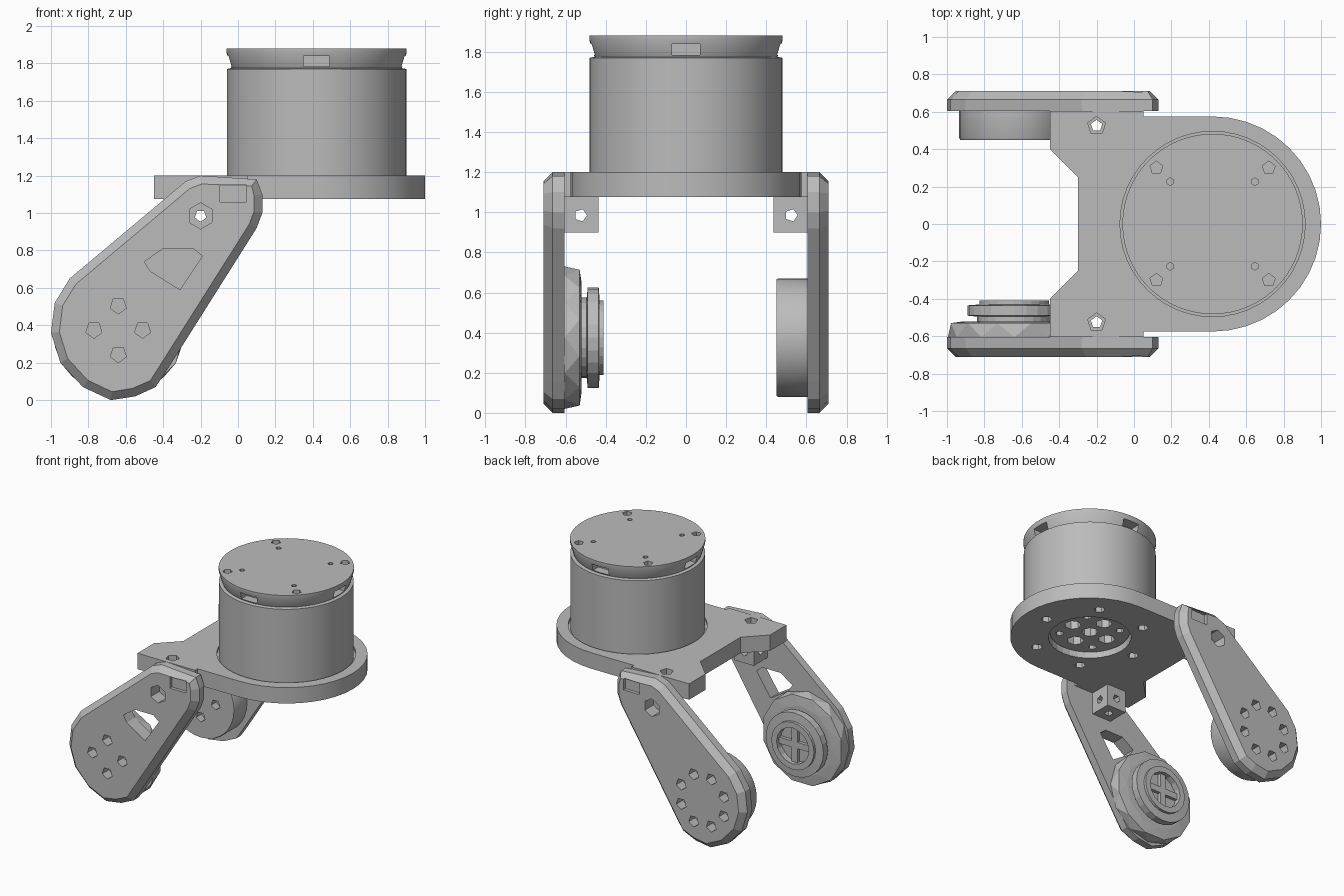
import bpy, bmesh
from math import sin, cos, pi, radians
from mathutils import Matrix, Vector

if "Cube" in bpy.data.objects:
    bpy.data.objects.remove(bpy.data.objects["Cube"])

grey = bpy.data.materials.new("plain grey")
grey.use_nodes = True
COLOUR = (0.5, 0.5, 0.5, 1)
grey.diffuse_color = COLOUR
grey.node_tree.nodes["Principled BSDF"].inputs["Base Color"].default_value = COLOUR

MOTOR_X, HUB_X, HUB_Z, BOLT_X = 0.42, -0.64, 0.375, -0.2
AIM = {"x": Matrix.Rotation(pi / 2, 4, "Y"), "y": Matrix.Rotation(-pi / 2, 4, "X"), "z": Matrix.Identity(4)}


def finish(bm, name, smooth=False):
    bmesh.ops.recalc_face_normals(bm, faces=bm.faces)
    mesh = bpy.data.meshes.new(name)
    bm.to_mesh(mesh)
    bm.free()
    mesh.materials.append(grey)
    obj = bpy.data.objects.new(name, mesh)
    bpy.context.collection.objects.link(obj)
    if smooth:
        activate(obj)
        bpy.ops.object.shade_smooth_by_angle(angle=radians(30))
    return obj


def activate(obj):
    bpy.ops.object.select_all(action="DESELECT")
    obj.select_set(True)
    bpy.context.view_layer.objects.active = obj


def add_prism(bm, centre, axis, radius, length, sides=6, turn=0.0):
    m = Matrix.Translation(centre) @ AIM[axis] @ Matrix.Rotation(turn, 4, "Z")
    bmesh.ops.create_cone(bm, cap_ends=True, segments=sides, radius1=radius,
                          radius2=radius, depth=length, matrix=m)


def add_box(bm, centre, size, turn=0.0):
    m = Matrix.Translation(centre) @ Matrix.Rotation(turn, 4, "Z") @ Matrix.Diagonal((*size, 1))
    bmesh.ops.create_cube(bm, size=1, matrix=m)


def add_slab(bm, points, offset):
    face = bm.faces.new([bm.verts.new(p) for p in points])
    out = bmesh.ops.extrude_face_region(bm, geom=[face])["geom"]
    bmesh.ops.translate(bm, vec=offset, verts=[v for v in out if isinstance(v, bmesh.types.BMVert)])
    return next(f for f in out if isinstance(f, bmesh.types.BMFace))


def lathe(name, profile, centre, axis, sides, zigzag=False, smooth=False):
    """Revolve (radius, height) points; zigzag turns alternate rings half a step."""
    bm = bmesh.new()
    m = Matrix.Translation(centre) @ AIM[axis]
    rings = []
    for k, (r, h) in enumerate(profile):
        shift = 0.5 * (k % 2) if zigzag else 0
        rings.append([bm.verts.new(m @ Vector((r * cos(2 * pi * (i + shift) / sides),
                                               r * sin(2 * pi * (i + shift) / sides), h)))
                      for i in range(sides)])
    for k, (a, b) in enumerate(zip(rings, rings[1:])):
        for i in range(sides):
            j = (i + 1) % sides
            if not zigzag:
                bm.faces.new((a[i], a[j], b[j], b[i]))
            elif k % 2 == 0:
                bm.faces.new((a[i], a[j], b[i]))
                bm.faces.new((a[j], b[j], b[i]))
            else:
                bm.faces.new((a[i], b[j], b[i]))
                bm.faces.new((a[i], a[j], b[j]))
    bm.faces.new(rings[0])
    bm.faces.new(rings[-1])
    return finish(bm, name, smooth)


def cut(obj, bm):
    tool = finish(bm, "cutter")
    tool.hide_render = True
    mod = obj.modifiers.new("holes", "BOOLEAN")
    mod.operation, mod.solver, mod.object = "DIFFERENCE", "EXACT", tool
    activate(obj)
    bpy.ops.object.modifier_apply(modifier=mod.name)
    bpy.data.objects.remove(tool)


def around(count, radius, start=0.0):
    return [(radius * cos(start + 2 * pi * i / count), radius * sin(start + 2 * pi * i / count))
            for i in range(count)]


# Base plate: rounded end under the motor, forked end over the arms
half = [(-0.3, 0.25), (-0.45, 0.4), (-0.45, 0.605), (0.05, 0.605), (0.05, 0.575)]
arc = [(MOTOR_X + 0.58 * sin(a), 0.575 * cos(a)) for a in (pi * i / 20 for i in range(21))]
outline = half + arc + [(x, -y) for x, y in reversed(half)]
bm = bmesh.new()
add_slab(bm, [(x, y, 1.075) for x, y in outline], (0, 0, 0.125))
plate = finish(bm, "base_plate", True)
bm = bmesh.new()
add_prism(bm, (MOTOR_X, 0, 1.1), "z", 0.3, 0.4, 32)
for s in (1, -1):
    add_prism(bm, (BOLT_X, s * 0.525, 1.14), "z", 0.05, 0.3, 5)
for x, y in around(6, 0.41):
    add_prism(bm, (MOTOR_X + x, y, 1.08), "z", 0.04, 0.12)
cut(plate, bm)
bm = bmesh.new()
add_prism(bm, (MOTOR_X, 0, 1.22), "z", 0.495, 0.08, 48)
cut(plate, bm)

# Motor can with a flared cap
motor = lathe("motor", [(0.29, 1.12), (0.29, 1.17), (0.48, 1.17), (0.48, 1.77), (0.455, 1.775),
                        (0.462, 1.79), (0.482, 1.86), (0.482, 1.88)],
              (MOTOR_X, 0, 0), "z", 64, smooth=True)
bm = bmesh.new()
for k, (x, y) in enumerate(around(4, 0.46)):
    add_box(bm, (MOTOR_X + x, y, 1.812), (0.14, 0.14, 0.055), k * pi / 2)
for x, y in around(4, 0.425, pi / 4):
    add_prism(bm, (MOTOR_X + x, y, 1.88), "z", 0.036, 0.1, 5)
for x, y in around(4, 0.32, pi / 4):
    add_prism(bm, (MOTOR_X + x, y, 1.88), "z", 0.02, 0.06)
add_prism(bm, (MOTOR_X, 0, 1.12), "z", 0.06, 0.2, 8)
for x, y in around(4, 0.16):
    add_prism(bm, (MOTOR_X + x, y, 1.12), "z", 0.06, 0.16, 7)
for x, y in around(4, 0.22, pi / 4):
    add_prism(bm, (MOTOR_X + x, y, 1.12), "z", 0.03, 0.1)
cut(motor, bm)

# Arms: slanted chamfered plates, with drilled corner blocks that join them to the base
ARM = [(-0.68, 0), (-0.83, 0.07), (-0.95, 0.2), (-1, 0.36), (-0.98, 0.52), (-0.9, 0.65),
       (-0.28, 1.17), (-0.2, 1.2), (0.1, 1.18), (0.13, 1.1), (0.13, 1.0), (0.1, 0.92),
       (-0.38, 0.16), (-0.44, 0.07), (-0.55, 0.02)]
WINDOW = [(-0.5, 0.74), (-0.47, 0.69), (-0.31, 0.59), (-0.19, 0.77), (-0.24, 0.81), (-0.4, 0.81)]
for side, s in (("right", -1), ("left", 1)):
    front = s < 0
    side = "front" if front else "back"
    bm = bmesh.new()
    face = add_slab(bm, [(x, s * 0.605, z) for x, z in ARM], (0, s * 0.06, 0))
    bm.normal_update()
    bmesh.ops.recalc_face_normals(bm, faces=bm.faces)
    bmesh.ops.inset_region(bm, faces=[face], thickness=0.045, depth=0)
    for v in face.verts:
        v.co.y = s * 0.71
    arm = finish(bm, side + "_arm")
    bm = bmesh.new()
    add_prism(bm, (BOLT_X, s * 0.66, 0.985), "y", 0.07, 0.3, 6)
    add_box(bm, (-0.025, s * 0.715, 1.105), (0.14, 0.06, 0.09))
    if front:
        add_slab(bm, [(x, -0.8, z) for x, z in WINDOW], (0, 0.3, 0))
    for x, z in around(4, 0.13) if front else around(8, 0.2, pi / 8):
        add_prism(bm, (HUB_X + x, s * 0.7, HUB_Z + z), "y", 0.045, 0.14, 5)
    cut(arm, bm)

    bm = bmesh.new()
    add_box(bm, (BOLT_X, s * 0.52, 0.99), (0.17, 0.17, 0.18))
    block = finish(bm, side + "_corner_block")
    for axis in "xyz":
        bm = bmesh.new()
        add_prism(bm, (BOLT_X, s * 0.525, 0.985), axis, 0.032, 0.4, 5)
        cut(block, bm)

# Front hub: faceted collar, then a flanged bearing with a socket
HUB = (HUB_X, 0, HUB_Z)
lathe("front_collar", [(0.355, -0.605), (0.35, -0.53), (0.27, -0.52)], HUB, "y", 12, zigzag=True)
bearing = lathe("front_bearing", [(0.2, -0.53), (0.2, -0.495), (0.25, -0.49), (0.25, -0.435),
                                  (0.185, -0.43), (0.185, -0.41)], HUB, "y", 24)
bm = bmesh.new()
add_prism(bm, (HUB_X, -0.41, HUB_Z), "y", 0.14, 0.1, 16)
cut(bearing, bm)
bm = bmesh.new()
add_box(bm, (HUB_X, -0.455, HUB_Z), (0.27, 0.04, 0.05))
add_box(bm, (HUB_X, -0.454, HUB_Z), (0.05, 0.04, 0.27))
finish(bm, "front_bearing_spokes")

# Back hub: plain drum with screw holes
drum = lathe("back_drum", [(0.29, 0.45), (0.295, 0.46), (0.295, 0.61)], HUB, "y", 32, smooth=True)
bm = bmesh.new()
for x, z in around(4, 0.13):
    add_prism(bm, (HUB_X + x, 0.45, HUB_Z + z), "y", 0.04, 0.12, 5)
cut(drum, bm)
